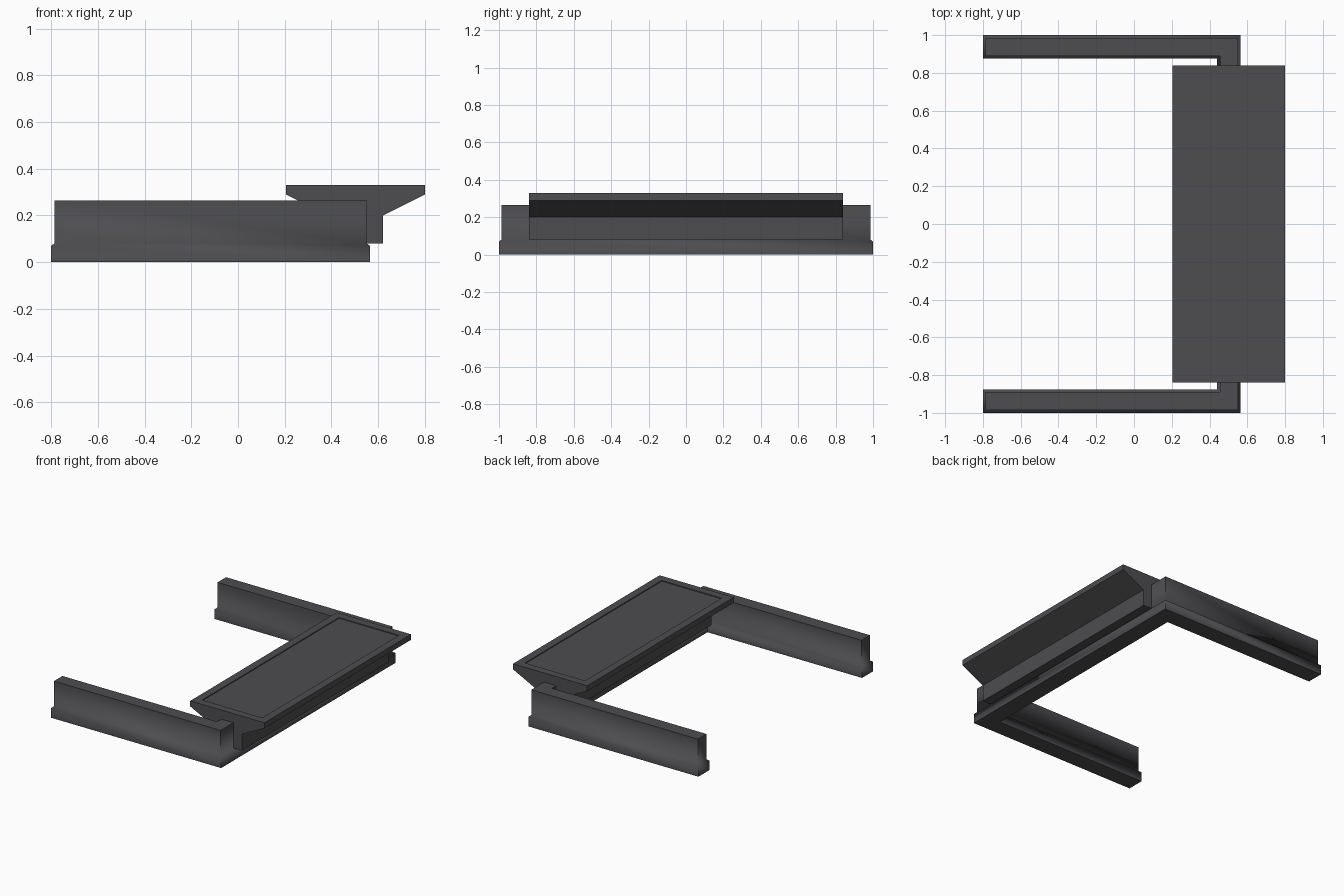
import bpy, bmesh, math

if "Cube" in bpy.data.objects:
    bpy.data.objects.remove(bpy.data.objects["Cube"])

grey = bpy.data.materials.new("dark grey")
grey.diffuse_color = (0.075, 0.074, 0.081, 1)
grey.use_nodes = True
grey.node_tree.nodes["Principled BSDF"].inputs["Base Color"].default_value = grey.diffuse_color


def finish(name, bm, angle):
    bmesh.ops.recalc_face_normals(bm, faces=bm.faces)
    mesh = bpy.data.meshes.new(name)
    bm.to_mesh(mesh)
    bm.free()
    mesh.materials.append(grey)
    ob = bpy.data.objects.new(name, mesh)
    bpy.context.collection.objects.link(ob)
    bpy.ops.object.select_all(action='DESELECT')
    ob.select_set(True)
    bpy.context.view_layer.objects.active = ob
    if angle:
        bpy.ops.object.shade_smooth_by_angle(angle=math.radians(angle))
    return ob


def loft(bm, loops):
    """Skin a stack of closed loops and cap both ends."""
    rings = [[bm.verts.new(p) for p in loop] for loop in loops]
    n = len(rings[0])
    for a, b in zip(rings, rings[1:]):
        for i in range(n):
            j = (i + 1) % n
            bm.faces.new((a[i], a[j], b[j], b[i]))
    bm.faces.new(rings[0][::-1])
    return bm.faces.new(rings[-1])


# U-shaped low wall with a wider plinth at its foot
def u_loop(t, z):
    half = [(-0.8 + t, 0.875 + t), (-0.8 + t, 1 - t), (0.565 - t, 1 - t)]
    inner = (0.44 + t, 0.875 + t)
    pts = [inner] + half
    return [(x, y, z) for x, y in pts] + [(x, -y, z) for x, y in reversed(pts)]


bm = bmesh.new()
loft(bm, [u_loop(0, 0), u_loop(0, 0.07), u_loop(0.014, 0.08), u_loop(0.014, 0.264)])
finish("u_shaped_wall", bm, 75)

# Counter: flared slab on a body that straddles the wall
cx = 0.5025
right = [(0.118, 0.08), (0.118, 0.2), (0.2975, 0.29), (0.2975, 0.33)]
profile = right + [(-x, z) for x, z in reversed(right)]
bm = bmesh.new()
loft(bm, [[(cx + x, y, z) for x, z in profile] for y in (-0.84, 0.84)])

# Shallow sunken panel in the counter top
bmesh.ops.recalc_face_normals(bm, faces=bm.faces)
top = max(bm.faces, key=lambda f: f.calc_center_median().z)
bmesh.ops.inset_region(bm, faces=[top], thickness=0.08)
bmesh.ops.inset_region(bm, faces=[top], thickness=0.001, depth=-0.006)
finish("counter", bm, 0)
